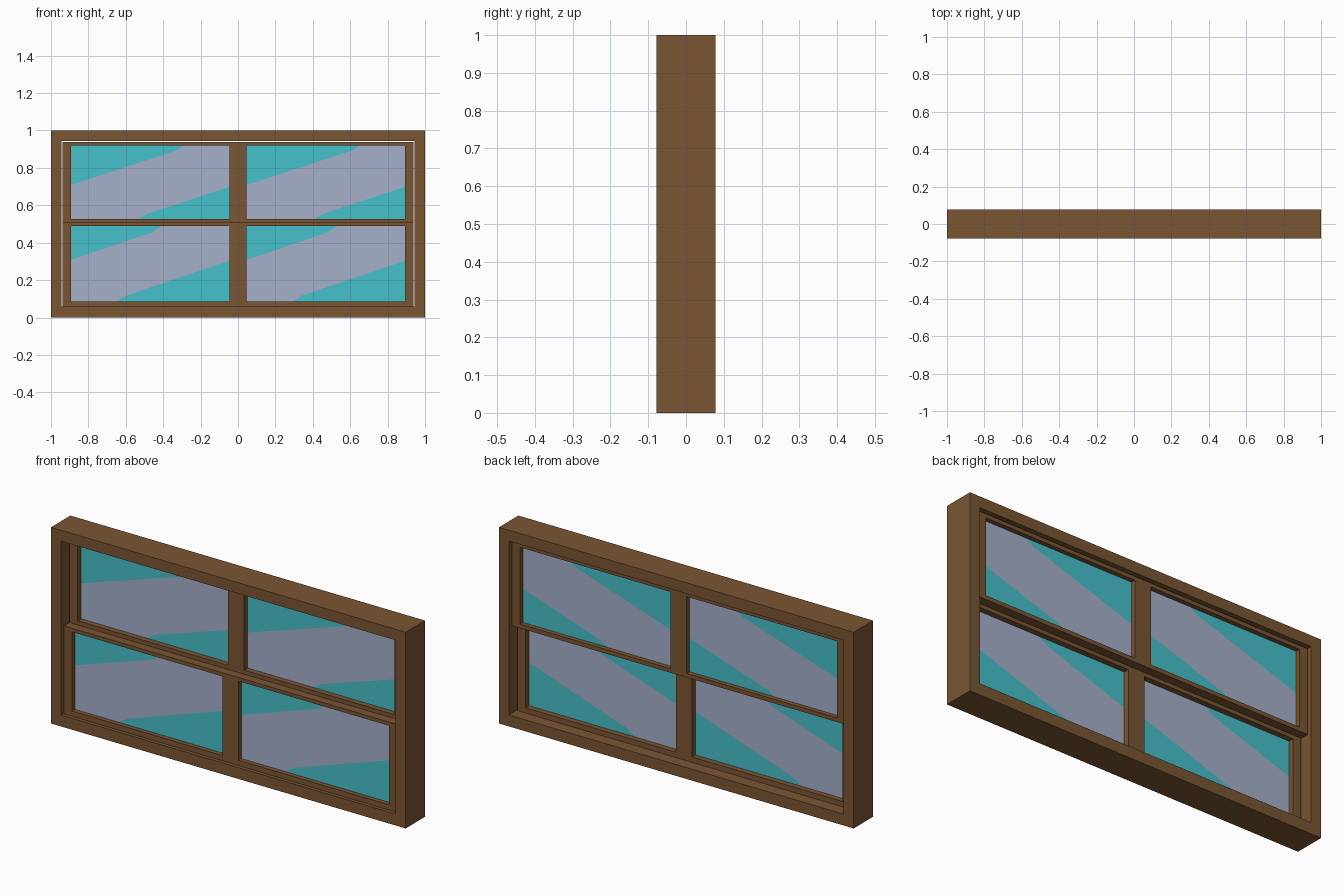
import bpy
import bmesh
from mathutils import Vector

if "Cube" in bpy.data.objects:
    bpy.data.objects.remove(bpy.data.objects["Cube"])


def material(name, rgb):
    m = bpy.data.materials.new(name)
    m.diffuse_color = (*rgb, 1)
    m.use_nodes = True
    m.node_tree.nodes["Principled BSDF"].inputs["Base Color"].default_value = m.diffuse_color
    return m


WOOD = material("brown wood", (0.195, 0.091, 0.033))
TEAL = material("teal glass", (0.061, 0.533, 0.597))
LILAC = material("lilac reflection", (0.381, 0.434, 0.597))


def finish(bm, faces, name, depth, mats):
    """Thicken a flat sheet along y and make it an object."""
    ext = bmesh.ops.extrude_face_region(bm, geom=faces, use_keep_orig=True)
    for v in ext["geom"]:
        if isinstance(v, bmesh.types.BMVert):
            v.co += Vector((0, depth, 0))
    bmesh.ops.recalc_face_normals(bm, faces=bm.faces)
    me = bpy.data.meshes.new(name)
    bm.to_mesh(me)
    bm.free()
    for m in mats:
        me.materials.append(m)
    ob = bpy.data.objects.new(name, me)
    bpy.context.collection.objects.link(ob)
    return ob


def plate(name, xs, zs, y0, y1):
    """Board on an x/z grid; the odd-odd cells are openings."""
    bm = bmesh.new()
    vs = [[bm.verts.new((x, y0, z)) for z in zs] for x in xs]
    faces = []
    for i in range(len(xs) - 1):
        for j in range(len(zs) - 1):
            if i % 2 and j % 2:
                continue
            faces.append(bm.faces.new((vs[i][j], vs[i + 1][j],
                                       vs[i + 1][j + 1], vs[i][j + 1])))
    return finish(bm, faces, name, y1 - y0, [WOOD])


def glass(name, x0, x1, z0, z1, y0, y1, upper, lower):
    """Pane with a diagonal band; upper/lower edges are (x offset, z) points."""
    bm = bmesh.new()
    up = [bm.verts.new((x0 + x, y0, z)) for x, z in upper]   # left side to top
    lo = [bm.verts.new((x0 + x, y0, z)) for x, z in lower]   # bottom to right side
    tl, bl = bm.verts.new((x0, y0, z1)), bm.verts.new((x0, y0, z0))
    tr, br = bm.verts.new((x1, y0, z1)), bm.verts.new((x1, y0, z0))
    faces = [bm.faces.new(up + [tl]),
             bm.faces.new([bl] + lo + [tr] + up[::-1]),
             bm.faces.new([br] + lo[::-1])]
    faces[1].material_index = 1
    return finish(bm, faces, name, y1 - y0, [TEAL, LILAC])


# Outer frame
plate("outer_frame", (-1, -0.944, 0.944, 1), (0, 0.058, 0.944, 1), -0.078, 0.078)

# Sliding sashes: lower one in front, upper one behind
SX = (-0.939, -0.893, -0.046, 0.046, 0.893, 0.939)
plate("lower_sash", SX, (0.058, 0.085, 0.488, 0.507), -0.06, 0.016)
plate("upper_sash", SX, (0.507, 0.528, 0.919, 0.939), -0.016, 0.06)

# Glass panes, with the same band in the left and right pane of each sash
for side, x0 in (("left", -0.893), ("right", 0.046)):
    x1 = x0 + 0.847
    glass("upper_glass_" + side, x0, x1, 0.528, 0.919, 0.012, 0.037,
          [(0, 0.709), (0.555, 0.89), (0.605, 0.919)],
          [(0.365, 0.528), (0.415, 0.557), (0.847, 0.698)])
    glass("lower_glass_" + side, x0, x1, 0.085, 0.488, -0.037, -0.012,
          [(0, 0.309), (0.433, 0.455), (0.483, 0.488)],
          [(0.246, 0.085), (0.296, 0.117), (0.847, 0.304)])
